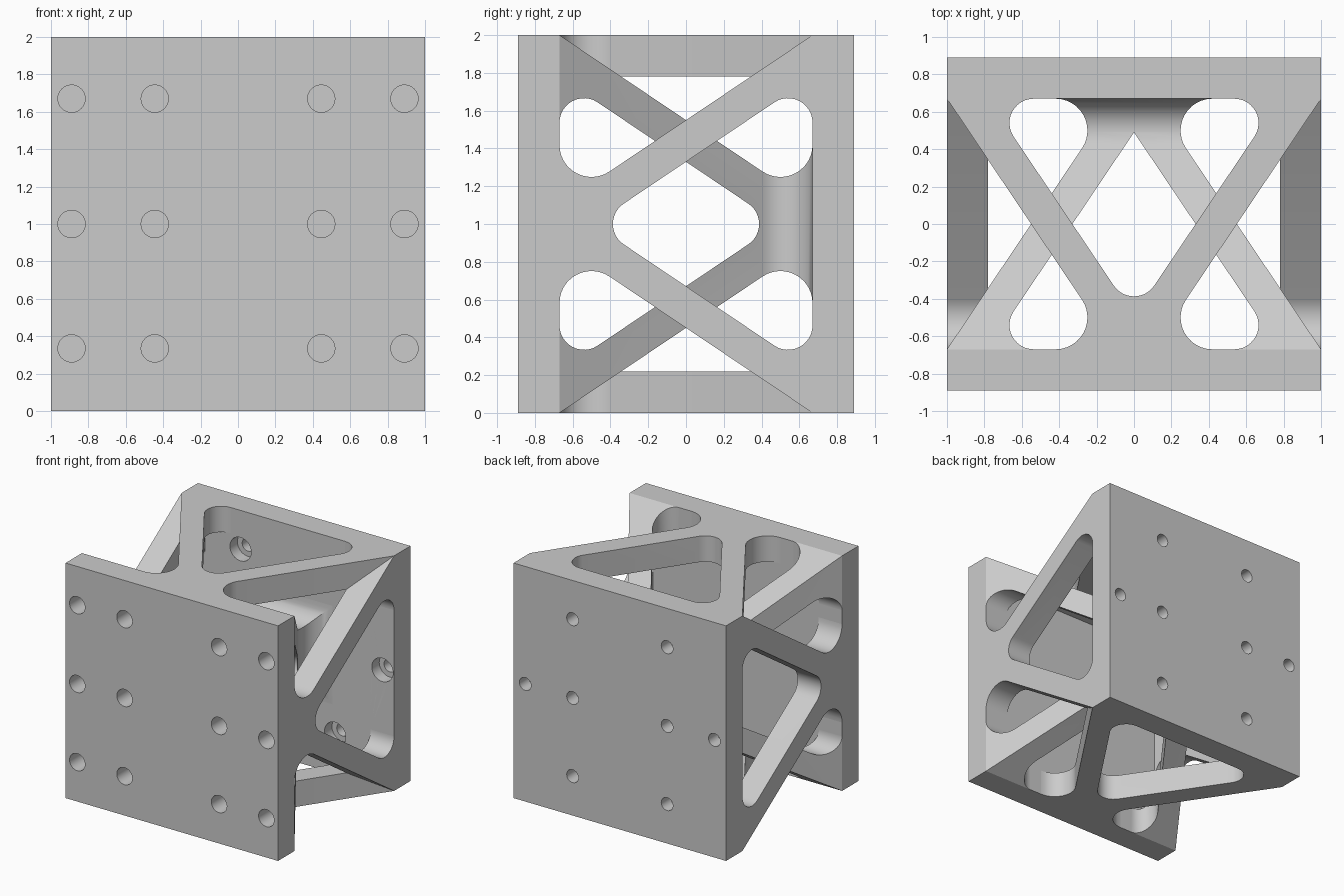
import bpy, bmesh, math
from mathutils import Vector, Matrix

cube = bpy.data.objects.get("Cube")
if cube:
    bpy.data.objects.remove(cube, do_unlink=True)

COLOUR = (0.6, 0.6, 0.6, 1)
GREY = bpy.data.materials.new("light grey")
GREY.use_nodes = True
GREY.diffuse_color = COLOUR
GREY.node_tree.nodes["Principled BSDF"].inputs["Base Color"].default_value = COLOUR

IN = 0.67      # inner face of both end plates
OUT = 0.89     # outer face of both end plates
WALL = 0.22    # plate, panel and strut thickness


def finish(name, bm):
    bmesh.ops.recalc_face_normals(bm, faces=bm.faces)
    mesh = bpy.data.meshes.new(name)
    bm.to_mesh(mesh)
    bm.free()
    mesh.materials.append(GREY)
    obj = bpy.data.objects.new(name, mesh)
    bpy.context.collection.objects.link(obj)
    return obj


def rounded(points, radii, steps=12):
    """Polygon corners replaced by tangent arcs, as (y, offset) pairs."""
    out = []
    for i, (p, r) in enumerate(zip(points, radii)):
        if r == 0:
            out.append(p)
            continue
        p = Vector(p)
        u = (Vector(points[i - 1]) - p).normalized()
        v = (Vector(points[(i + 1) % len(points)]) - p).normalized()
        half = math.acos(u.dot(v)) / 2
        centre = p + (u + v).normalized() * (r / math.sin(half))
        a = p + u * (r / math.tan(half)) - centre
        b = p + v * (r / math.tan(half)) - centre
        start = math.atan2(a.y, a.x)
        sweep = math.atan2(a.x * b.y - a.y * b.x, a.dot(b))
        for k in range(steps + 1):
            t = start + sweep * k / steps
            out.append((centre.x + r * math.cos(t), centre.y + r * math.sin(t)))
    return out


def prism(name, outline, axis, lo, hi):
    """Extrude a (y, offset) outline along x or z."""
    bm = bmesh.new()

    def at(c, p):
        return (c, p[0], 1 + p[1]) if axis == "x" else (p[1], p[0], c)

    low = [bm.verts.new(at(lo, p)) for p in outline]
    high = [bm.verts.new(at(hi, p)) for p in outline]
    bm.faces.new(low)
    bm.faces.new(high)
    for i in range(len(outline)):
        j = (i + 1) % len(outline)
        bm.faces.new((low[i], low[j], high[j], high[i]))
    return finish(name, bm)


def square_loft(name, profile):
    """Square rings of a given half width along y."""
    bm = bmesh.new()
    rings = [[bm.verts.new((sx * h, y, 1 + sz * h))
              for sx, sz in ((-1, -1), (1, -1), (1, 1), (-1, 1))] for y, h in profile]
    for a, b in zip(rings, rings[1:]):
        for i in range(4):
            j = (i + 1) % 4
            bm.faces.new((a[i], a[j], b[j], b[i]))
    bm.faces.new(rings[0])
    bm.faces.new(rings[-1])
    return finish(name, bm)


def plate(name, lo, hi):
    bm = bmesh.new()
    bmesh.ops.create_cube(bm, size=1, matrix=Matrix.Translation((0, (lo + hi) / 2, 1))
                          @ Matrix.Diagonal((2, hi - lo, 2, 1)))
    return finish(name, bm)


def bores(spots, radius, lo, hi):
    bm = bmesh.new()
    for x, z in spots:
        place = Matrix.Translation((x, (lo + hi) / 2, z)) @ Matrix.Rotation(math.pi / 2, 4, "X")
        bmesh.ops.create_cone(bm, cap_ends=True, segments=32, radius1=radius,
                              radius2=radius, depth=hi - lo, matrix=place)
    return finish("bore_cutter", bm)


def cut(obj, cutter):
    cutter.hide_render = True
    mod = obj.modifiers.new("cut", "BOOLEAN")
    mod.operation = "DIFFERENCE"
    mod.solver = "EXACT"
    mod.object = cutter
    bpy.context.view_layer.objects.active = obj
    bpy.ops.object.modifier_apply(modifier=mod.name)
    bpy.data.objects.remove(cutter, do_unlink=True)


# Shared taper: full width at one end, filleted into the plate at the other
taper = rounded([(-IN, 1), (IN, 0.10), (IN, 0.8)], [0, 0.17, 0])[:-1]
taper = [(-0.7, 1)] + taper + [(0.7, taper[-1][1])]

# Shared triangular opening
triangle = [(-IN, 0.78), (0.49, 0), (-IN, -0.78)]
opening = rounded(triangle, [0.13, 0.13, 0.13])
sharp_opening = rounded(triangle, [0.13, 0, 0.13])

# End plates: blind holes in front, counterbored holes in the back
front_plate = plate("front_plate", -OUT, -IN)
back_plate = plate("back_plate", IN, OUT)
ROWS = (0.335, 1, 1.67)
front_spots = [(x, z) for x in (-0.89, -0.445, 0.445, 0.89) for z in ROWS]
side_spots = [(-0.89, 1), (0.89, 1)]
back_spots = [(x, z) for x in (-0.445, 0.445) for z in ROWS] + side_spots
cut(front_plate, bores(front_spots, 0.073, -1, -0.71))
cut(back_plate, bores(back_spots, 0.055, 0.6, 1))
cut(back_plate, bores(back_spots, 0.1, 0.6, 0.77))

# Four outer panels, wide at the back and narrow at the front
outline = [(-y, h) for y, h in taper] + [(-y, -h) for y, h in reversed(taper)]
panel_hole = [(-y, h) for y, h in opening]
parts = [front_plate, back_plate]
for name, axis, lo in (("left_panel", "x", 1 - WALL), ("right_panel", "x", -1),
                       ("top_panel", "z", 2 - WALL), ("bottom_panel", "z", 0)):
    panel = prism(name, outline, axis, lo, lo + WALL)
    cut(panel, prism("hole_cutter", panel_hole, axis, lo - 0.2, lo + WALL + 0.2))
    if axis == "x":
        cut(panel, bores(side_spots, 0.1, 0.6, 0.77))
    parts.append(panel)

# Inner hollow pyramid of struts, wide at the front and narrow at the back
struts = square_loft("inner_struts", taper)
cut(struts, square_loft("cavity_cutter", [(-IN, 0.783), (0.492, 0.002)]))
cut(struts, prism("side_cutter", opening, "x", -1.5, 1.5))
cut(struts, prism("top_cutter", sharp_opening, "z", -0.5, 2.5))
parts.append(struts)

# Smooth fillets and bores, sharp edges elsewhere
bpy.ops.object.select_all(action="DESELECT")
for obj in parts:
    obj.select_set(True)
bpy.context.view_layer.objects.active = parts[0]
bpy.ops.object.shade_smooth_by_angle(angle=math.radians(30))
